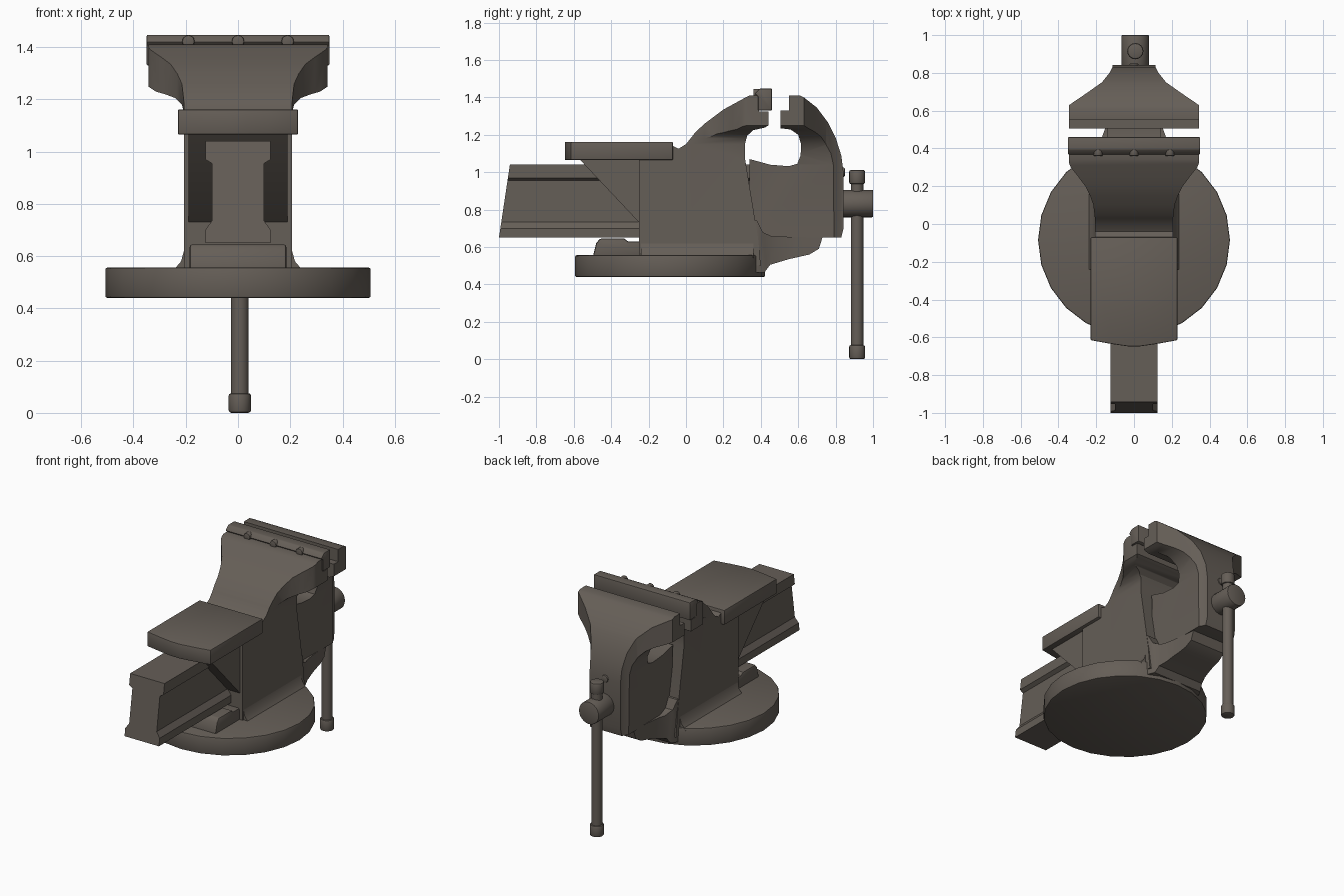
import bpy, bmesh, math
from mathutils import Matrix

cube = bpy.data.objects.get("Cube")
if cube:
    bpy.data.objects.remove(cube, do_unlink=True)

iron = bpy.data.materials.new("dark_cast_iron")
iron.use_nodes = True
COLOUR = (0.13, 0.112, 0.095, 1)
iron.diffuse_color = COLOUR
iron.node_tree.nodes["Principled BSDF"].inputs["Base Color"].default_value = COLOUR


def activate(ob):
    bpy.ops.object.select_all(action='DESELECT')
    ob.select_set(True)
    bpy.context.view_layer.objects.active = ob


def make(name, bm):
    bmesh.ops.recalc_face_normals(bm, faces=bm.faces)
    mesh = bpy.data.meshes.new(name)
    bm.to_mesh(mesh)
    bm.free()
    mesh.materials.append(iron)
    ob = bpy.data.objects.new(name, mesh)
    bpy.context.collection.objects.link(ob)
    return ob


def finish(ob, bevel=0.0):
    activate(ob)
    if bevel:
        mod = ob.modifiers.new("edge_round", 'BEVEL')
        mod.width, mod.segments = bevel, 2
        mod.limit_method, mod.angle_limit = 'ANGLE', math.radians(40)
        bpy.ops.object.modifier_apply(modifier=mod.name)
    bpy.ops.object.shade_smooth_by_angle(angle=math.radians(32))
    return ob


def prism(name, pts, axis, lo, hi):
    """Extrude a flat outline along the given axis."""
    place = {'x': lambda a, b, c: (c, a, b),
             'y': lambda a, b, c: (a, c, b),
             'z': lambda a, b, c: (a, b, c)}[axis]
    bm = bmesh.new()
    ends = [[bm.verts.new(place(a, b, c)) for a, b in pts] for c in (lo, hi)]
    n = len(pts)
    for ring in ends:
        bm.faces.new(ring)
    for i in range(n):
        j = (i + 1) % n
        bm.faces.new((ends[0][i], ends[0][j], ends[1][j], ends[1][i]))
    return make(name, bm)


def mirrored(half):
    """Turn (position, half width) pairs into a symmetric outline."""
    return [(w, p) for p, w in half] + [(-w, p) for p, w in reversed(half)]


def intersect(ob, cutter):
    mod = ob.modifiers.new("trim", 'BOOLEAN')
    mod.operation, mod.solver, mod.object = 'INTERSECT', 'EXACT', cutter
    activate(ob)
    bpy.ops.object.modifier_apply(modifier=mod.name)
    bpy.data.objects.remove(cutter, do_unlink=True)


def casting(name, side, plan, front=None):
    """Body defined by its side, plan and front outlines together."""
    ob = prism(name, side, 'x', -0.6, 0.6)
    intersect(ob, prism("plan_cutter", mirrored(plan), 'z', 0.2, 1.7))
    if front:
        intersect(ob, prism("front_cutter", mirrored(front), 'y', -0.9, 1.2))
    return finish(ob)


def cylinder(name, centre, radius, depth, axis='z', sides=24, bevel=0.0):
    bm = bmesh.new()
    turn = Matrix.Rotation(math.pi / 2, 4, 'X') if axis == 'y' else Matrix()
    bmesh.ops.create_cone(bm, cap_ends=True, segments=sides, radius1=radius,
                          radius2=radius, depth=depth,
                          matrix=Matrix.Translation(centre) @ turn)
    return finish(make(name, bm), bevel)


# Round base and the pad on its front
cylinder("swivel_base", (0, -0.085, 0.498), 0.508, 0.116, bevel=0.008)
finish(prism("base_pad", [(-0.5, 0.54), (-0.48, 0.62), (-0.46, 0.645),
                          (-0.33, 0.645), (-0.31, 0.63), (-0.2, 0.63), (-0.2, 0.54)],
             'x', -0.185, 0.185), 0.01)
finish(prism("column_foot", mirrored([(0.54, 0.25), (0.56, 0.235), (0.58, 0.218), (0.62, 0.207)]),
             'y', -0.24, 0.36))

# Fixed column and jaw in one casting
casting("fixed_jaw",
        [(-0.25, 0.5), (-0.25, 1.11), (-0.07, 1.14), (-0.04, 1.125), (0, 1.15),
         (0.05, 1.213), (0.1, 1.26), (0.2, 1.335), (0.31, 1.395), (0.34, 1.41),
         (0.39, 1.41), (0.39, 1.325), (0.44, 1.325), (0.44, 1.25), (0.42, 1.238),
         (0.36, 1.225), (0.327, 1.195), (0.315, 1.15), (0.316, 1.07), (0.385, 0.65),
         (0.4, 0.5)],
        [(-0.4, 0.207), (0.03, 0.207), (0.1, 0.215), (0.15, 0.232), (0.2, 0.258),
         (0.25, 0.295), (0.3, 0.335), (0.32, 0.343), (0.6, 0.343)],
        [(0.4, 0.207), (1.15, 0.207), (1.18, 0.215), (1.205, 0.24), (1.22, 0.28),
         (1.23, 0.315), (1.25, 0.345), (1.6, 0.345)])

# Anvil with its sloping support
finish(prism("anvil", mirrored([(-0.07, 0.23), (-0.615, 0.23), (-0.635, 0.12), (-0.648, 0.03)]),
             'z', 1.065, 1.162), 0.006)
finish(prism("anvil_support", [(-0.57, 1.08), (-0.57, 1.07), (-0.25, 0.73),
                               (-0.2, 0.7), (-0.2, 1.08)], 'x', -0.19, 0.19))

# Tongue under the moving jaw
casting("rear_tongue",
        [(0.3, 0.46), (0.42, 0.465), (0.45, 0.505), (0.55, 0.535), (0.66, 0.56),
         (0.71, 0.59), (0.73, 0.652), (0.46, 0.656), (0.41, 0.68), (0.38, 0.74), (0.3, 0.76)],
        [(0.25, 0.205), (0.38, 0.205), (0.43, 0.18), (0.5, 0.155), (0.6, 0.14), (0.8, 0.125)])

# Sliding beam with recessed sides and a raked end
beam = prism("sliding_beam", mirrored([(0.65, 0.125), (0.7, 0.125), (0.735, 0.1), (0.955, 0.1),
                                       (0.97, 0.125), (1.04, 0.125)]), 'y', -1.0, 0.45)
for v in beam.data.vertices:
    if v.co.y < 0:
        v.co.y += (v.co.z - 0.65) * 0.15
finish(beam)

# Moving jaw
casting("moving_jaw",
        [(0.34, 0.72), (0.38, 0.72), (0.4, 0.68), (0.46, 0.65), (0.83, 0.65), (0.842, 0.7),
         (0.842, 1.0), (0.83, 1.09), (0.8, 1.185), (0.76, 1.265), (0.7, 1.345),
         (0.63, 1.4), (0.61, 1.41), (0.55, 1.41), (0.55, 1.33), (0.505, 1.33),
         (0.505, 1.235), (0.56, 1.228), (0.6, 1.2), (0.615, 1.15), (0.613, 1.09),
         (0.595, 1.045), (0.55, 1.032), (0.45, 1.04), (0.34, 1.07)],
        [(0.2, 0.343), (0.63, 0.343), (0.69, 0.255), (0.75, 0.17), (0.8, 0.13),
         (0.83, 0.115), (0.9, 0.1)],
        [(0.4, 0.135), (1.04, 0.14), (1.1, 0.15), (1.15, 0.172), (1.19, 0.21),
         (1.215, 0.255), (1.235, 0.31), (1.25, 0.343), (1.6, 0.343)])

# Jaw plate and its bolts
finish(prism("jaw_plate", [(0.385, 1.33), (0.46, 1.33), (0.46, 1.447), (0.395, 1.447),
                           (0.365, 1.42), (0.385, 1.405)], 'x', -0.35, 0.35), 0.006)
for i in (-1, 0, 1):
    cylinder("jaw_bolt", (i * 0.19, 0.38, 1.422), 0.024, 0.04, 'y', 12, 0.005)

# Screw head, tommy bar and its end caps
cylinder("screw_head", (0.007, 0.915, 0.832), 0.073, 0.17, 'y', 24, 0.005)
cylinder("handle_bar", (0.007, 0.915, 0.5), 0.034, 0.94, sides=16)
for z in (0.038, 0.974):
    cylinder("handle_cap", (0.007, 0.915, z), 0.043, 0.075, sides=16, bevel=0.01)
cylinder("grease_nipple", (0, 0.835, 1.0), 0.025, 0.03, 'y', 12, 0.008)
